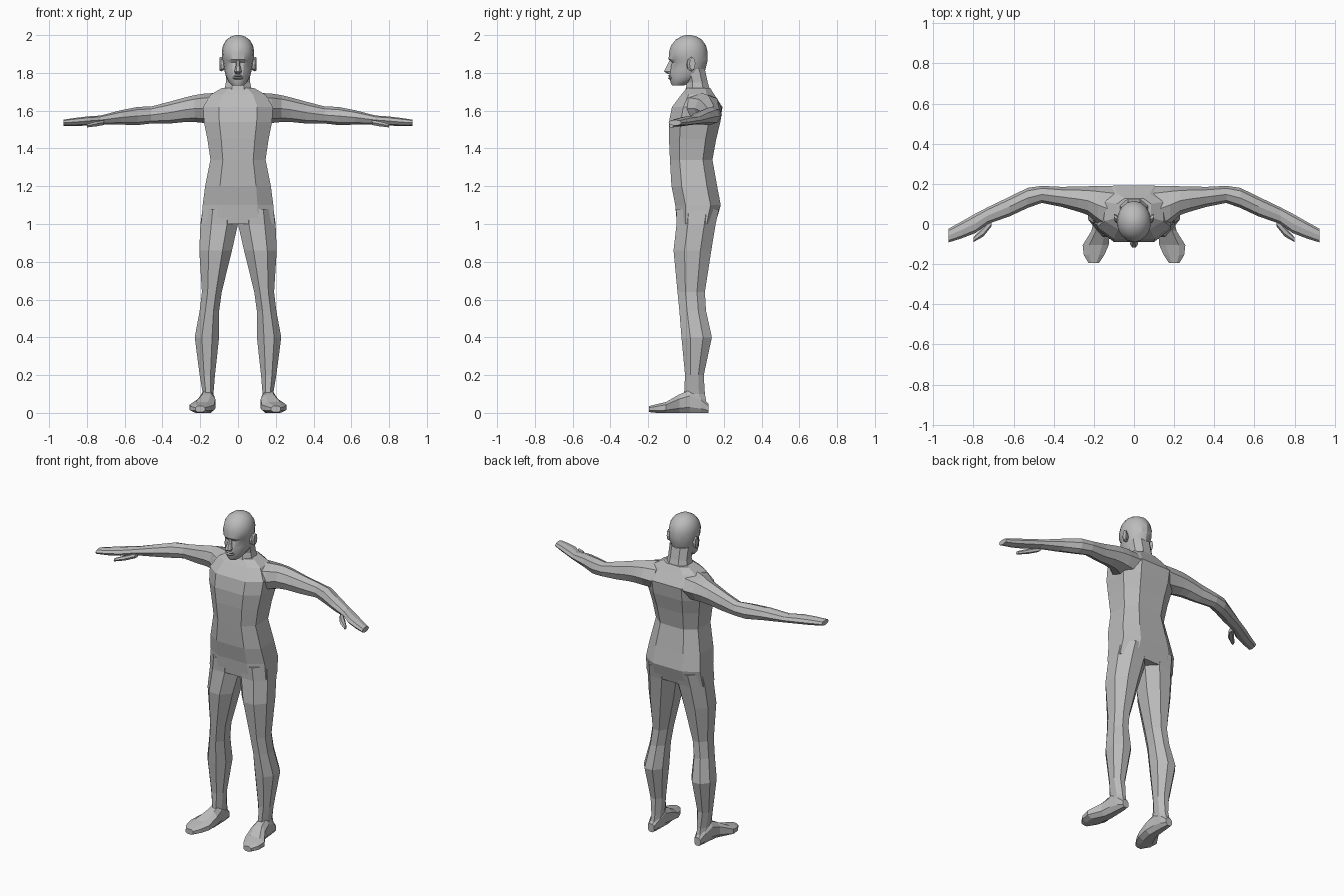
import bpy, bmesh, math

grey = bpy.data.materials.new("plain grey")
grey.diffuse_color = (0.5, 0.5, 0.5, 1)


def octagon(k):
    """Eight-sided section with flat front, back and sides; k = half width of the flats."""
    return [(1, -k), (1, k), (k, 1), (-k, 1), (-1, k), (-1, -k), (-k, -1), (k, -1)]


def circle(n):
    """Round section with vertices on the axes."""
    return [(math.cos(2 * math.pi * i / n), math.sin(2 * math.pi * i / n)) for i in range(n)]


def loft(name, axis, rings, section, mirror=True, smooth=False):
    """Skin rings (t, a0, a1, b0, b1): position on the axis, extents on the other two axes."""
    bm = bmesh.new()
    loops = []
    for t, a0, a1, b0, b1 in rings:
        loop = []
        for u, v in section:
            a = (a0 + a1) / 2 + u * (a1 - a0) / 2
            b = (b0 + b1) / 2 + v * (b1 - b0) / 2
            co = {"x": (t, a, b), "y": (a, t, b), "z": (a, b, t)}[axis]
            loop.append(bm.verts.new(co))
        loops.append(loop)
    n = len(section)
    for low, high in zip(loops, loops[1:]):
        for i in range(n):
            j = (i + 1) % n
            bm.faces.new((low[i], low[j], high[j], high[i]))
    bm.faces.new(loops[0])
    bm.faces.new(loops[-1])
    bmesh.ops.recalc_face_normals(bm, faces=bm.faces)
    mesh = bpy.data.meshes.new(name)
    bm.to_mesh(mesh)
    bm.free()
    mesh.materials.append(grey)
    ob = bpy.data.objects.new(name, mesh)
    bpy.context.collection.objects.link(ob)
    if mirror:
        ob.modifiers.new("mirror", "MIRROR").use_clip = False
    if smooth:
        bpy.context.view_layer.objects.active = ob
        ob.select_set(True)
        bpy.ops.object.shade_smooth_by_angle(angle=math.radians(25))
        ob.select_set(False)
    return ob


def centred(rows):
    """Rings symmetric in x from (z, half width, front y, back y)."""
    return [(z, -w, w, f, b) for z, w, f, b in rows]


# Torso from hips to the base of the neck
loft("torso", "z", centred([
    (1.00, 0.195, -0.048, 0.155),
    (1.10, 0.187, -0.057, 0.184),
    (1.20, 0.174, -0.077, 0.165),
    (1.34, 0.146, -0.085, 0.140),
    (1.45, 0.162, -0.090, 0.160),
    (1.54, 0.180, -0.090, 0.182),
    (1.62, 0.185, -0.074, 0.193),
    (1.685, 0.145, -0.025, 0.150),
    (1.72, 0.085, 0.005, 0.128),
]), octagon(0.55), mirror=False)

# Neck
loft("neck", "z", centred([
    (1.64, 0.090, -0.040, 0.150),
    (1.70, 0.075, -0.005, 0.130),
    (1.75, 0.064, 0.005, 0.115),
    (1.82, 0.064, -0.010, 0.100),
]), octagon(0.45), mirror=False)

# Head with brow ridge, jaw and cranium
loft("head", "z", centred([
    (1.732, 0.028, -0.074, -0.015),
    (1.750, 0.048, -0.082, 0.030),
    (1.780, 0.064, -0.088, 0.085),
    (1.815, 0.073, -0.086, 0.102),
    (1.855, 0.080, -0.076, 0.112),
    (1.872, 0.083, -0.092, 0.115),
    (1.910, 0.086, -0.090, 0.115),
    (1.945, 0.080, -0.079, 0.106),
    (1.975, 0.062, -0.055, 0.085),
    (1.993, 0.036, -0.025, 0.055),
    (2.000, 0.012, 0.000, 0.025),
]), circle(16), mirror=False, smooth=True)

# Nose
loft("nose", "z", centred([
    (1.795, 0.014, -0.098, -0.060),
    (1.808, 0.019, -0.117, -0.060),
    (1.835, 0.012, -0.102, -0.060),
    (1.868, 0.009, -0.086, -0.060),
]), octagon(0.5), mirror=False)

# Lips
loft("lips", "z", centred([
    (1.765, 0.018, -0.088, -0.060),
    (1.772, 0.026, -0.096, -0.060),
    (1.778, 0.028, -0.089, -0.060),
    (1.784, 0.022, -0.096, -0.060),
    (1.790, 0.014, -0.089, -0.060),
]), octagon(0.5), mirror=False)

# Ears
loft("ears", "x", [
    (0.066, 0.000, 0.035, 1.818, 1.870),
    (0.090, 0.006, 0.048, 1.808, 1.884),
    (0.099, 0.018, 0.050, 1.815, 1.882),
], circle(8))

# Arms running into flat mitten hands
loft("arms", "x", [
    (0.10, -0.060, 0.190, 1.530, 1.695),
    (0.18, 0.000, 0.190, 1.535, 1.690),
    (0.23, 0.045, 0.188, 1.540, 1.682),
    (0.28, 0.062, 0.187, 1.540, 1.670),
    (0.36, 0.085, 0.185, 1.532, 1.648),
    (0.46, 0.105, 0.190, 1.532, 1.622),
    (0.53, 0.080, 0.180, 1.524, 1.620),
    (0.62, 0.038, 0.136, 1.526, 1.602),
    (0.73, 0.000, 0.083, 1.526, 1.574),
    (0.79, -0.045, 0.052, 1.522, 1.570),
    (0.86, -0.072, 0.012, 1.518, 1.562),
    (0.925, -0.092, -0.024, 1.520, 1.552),
], circle(8))

# Thumbs
loft("thumbs", "x", [
    (0.71, -0.012, 0.030, 1.522, 1.552),
    (0.75, -0.062, -0.010, 1.515, 1.545),
    (0.80, -0.090, -0.066, 1.510, 1.530),
], circle(6))

# Legs
loft("legs", "z", [
    (0.02, 0.132, 0.190, 0.010, 0.115),
    (0.10, 0.130, 0.186, -0.010, 0.100),
    (0.20, 0.122, 0.203, -0.005, 0.094),
    (0.40, 0.100, 0.229, -0.024, 0.137),
    (0.54, 0.100, 0.203, -0.035, 0.106),
    (0.64, 0.086, 0.191, -0.045, 0.100),
    (0.86, 0.032, 0.205, -0.066, 0.134),
    (1.00, 0.000, 0.199, -0.050, 0.157),
    (1.08, 0.000, 0.188, -0.052, 0.175),
], octagon(0.42))

# Feet, toes turned slightly outwards
loft("feet", "y", [
    (0.118, 0.140, 0.182, 0.000, 0.050),
    (0.080, 0.130, 0.192, 0.000, 0.090),
    (0.020, 0.126, 0.200, 0.000, 0.120),
    (-0.035, 0.120, 0.212, 0.000, 0.098),
    (-0.105, 0.126, 0.256, 0.000, 0.058),
    (-0.155, 0.148, 0.250, 0.000, 0.046),
    (-0.195, 0.175, 0.226, 0.004, 0.036),
], octagon(0.5))
